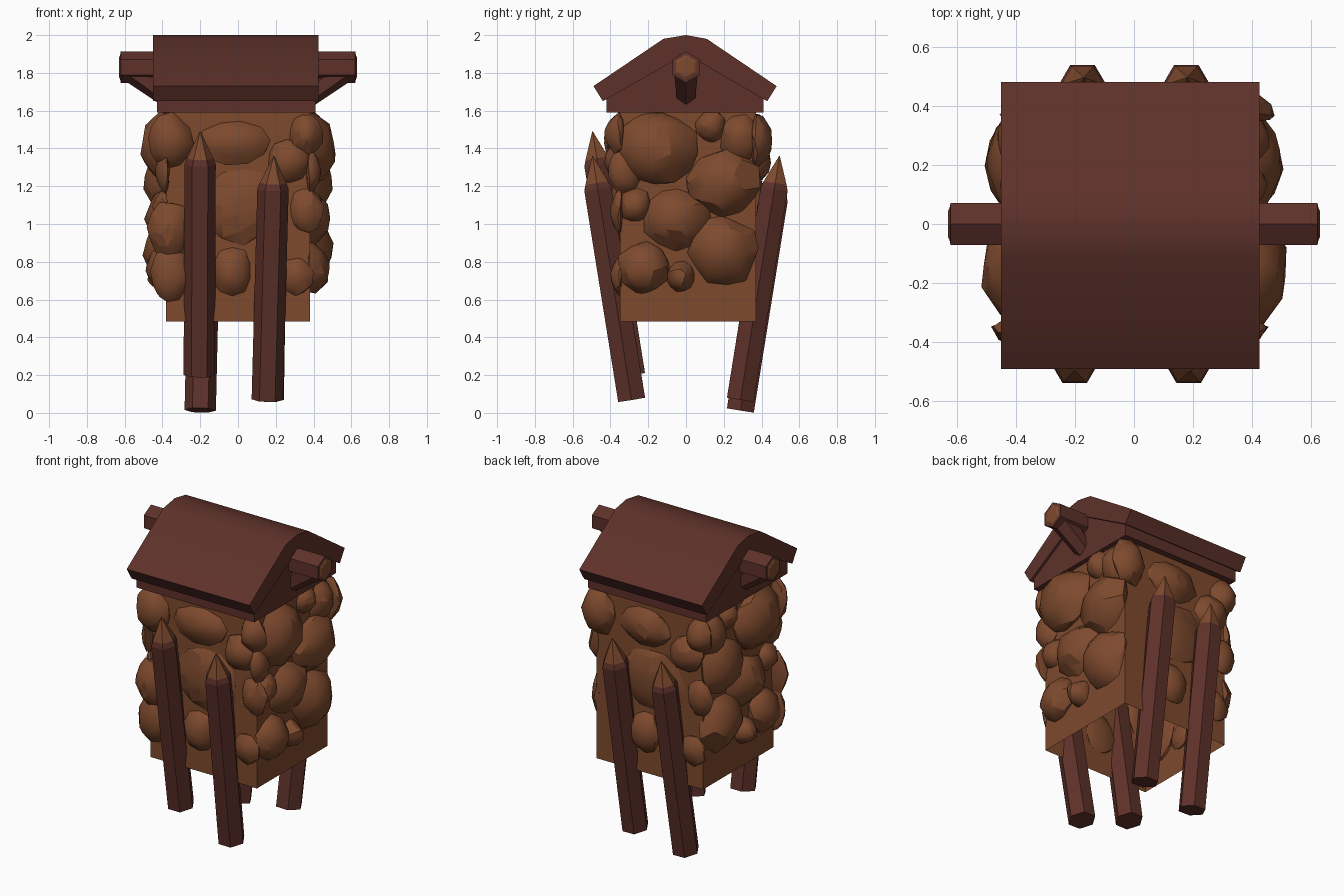
import bpy, bmesh, math, random
from mathutils import Vector, Matrix

if "Cube" in bpy.data.objects:
    bpy.data.objects.remove(bpy.data.objects["Cube"])

random.seed(4)


def material(name, rgb):
    m = bpy.data.materials.new(name)
    m.diffuse_color = (*rgb, 1)
    m.use_nodes = True
    m.node_tree.nodes["Principled BSDF"].inputs["Base Color"].default_value = m.diffuse_color
    return m


TIMBER = material("dark red timber", (0.112, 0.031, 0.023))
BROWN = material("earth brown", (0.208, 0.068, 0.027))


def finish(name, bm, mats, smooth=0):
    bmesh.ops.recalc_face_normals(bm, faces=bm.faces[:])
    me = bpy.data.meshes.new(name)
    bm.to_mesh(me)
    bm.free()
    ob = bpy.data.objects.new(name, me)
    bpy.context.collection.objects.link(ob)
    for m in mats:
        me.materials.append(m)
    if smooth:
        bpy.ops.object.select_all(action='DESELECT')
        ob.select_set(True)
        bpy.context.view_layer.objects.active = ob
        bpy.ops.object.shade_smooth_by_angle(angle=math.radians(smooth))
    return ob


def prism(name, outline, x0, x1, mat, smooth=0):
    """Extrude a (y, z) outline along x."""
    bm = bmesh.new()
    face = bm.faces.new([bm.verts.new((x0, y, z)) for y, z in outline])
    out = bmesh.ops.extrude_face_region(bm, geom=[face], use_keep_orig=True)
    new = [v for v in out["geom"] if isinstance(v, bmesh.types.BMVert)]
    bmesh.ops.translate(bm, verts=new, vec=(x1 - x0, 0, 0))
    return finish(name, bm, [mat], smooth)


def turned(name, start, end, rings, sides=6, brown_from=99):
    """Loft rings of (fraction along axis, radius); last spans use the brown material."""
    start, axis = Vector(start), Vector(end) - Vector(start)
    side = axis.cross(Vector((0, 1, 0))).normalized()
    up = axis.normalized().cross(side)
    bm = bmesh.new()
    loops = []
    for t, r in rings:
        c = start + axis * t
        loops.append([bm.verts.new(c + r * (side * math.cos(a) + up * math.sin(a)))
                      for a in (2 * math.pi * i / sides for i in range(sides))])
    for k in range(len(loops) - 1):
        for i in range(sides):
            j = (i + 1) % sides
            f = bm.faces.new((loops[k][i], loops[k][j], loops[k + 1][j], loops[k + 1][i]))
            f.material_index = int(k >= brown_from)
    bm.faces.new(loops[0][::-1])
    cap = bm.faces.new(loops[-1])
    cap.material_index = int(brown_from < 99)
    return finish(name, bm, [TIMBER, BROWN])


# Wall core, open underneath
bm = bmesh.new()
bmesh.ops.create_cube(bm, size=1, matrix=Matrix.Translation((0, 0.01, 1.045)) @ Matrix.Diagonal((0.76, 0.72, 1.12, 1)))
bottom = [f for f in bm.faces if f.calc_center_median().z < 0.6]
bmesh.ops.delete(bm, geom=bottom, context='FACES_ONLY')
finish("wall_core", bm, [BROWN])

# Stones bulging from the walls: (across, height, half width, half height, bulge)
SIDE = [(-.15, 1.40, .21, .20, .14), (.13, 1.52, .08, .09, .07), (.29, 1.45, .12, .13, .08),
        (.20, 1.22, .20, .18, .12), (-.05, 1.03, .18, .16, .11), (-.27, 1.10, .09, .09, .07),
        (.20, .86, .19, .18, .12), (-.22, .77, .14, .14, .11), (-.03, .72, .08, .08, .10),
        (-.33, 1.28, .09, .12, .06)]
FRONT = [(-.02, 1.43, .18, .12, .07), (-.36, 1.44, .12, .15, .09), (.27, 1.33, .12, .12, .08),
         (-.03, .75, .11, .13, .07), (.02, 1.10, .22, .20, .05), (.36, 1.47, .09, .11, .08),
         (.31, .72, .09, .10, .05), (.36, 1.07, .09, .12, .05)]
FRONT_ONLY = [(-.36, .97, .12, .15, .08), (-.36, .73, .11, .15, .06)]


def stones(name, table, place):
    for n, (u, z, ru, rz, bulge) in enumerate(table):
        bm = bmesh.new()
        bmesh.ops.create_icosphere(bm, subdivisions=2, radius=1)
        spin = Matrix.Rotation(random.uniform(0, 6), 3, 'Z') @ Matrix.Rotation(random.uniform(0, 6), 3, 'X')
        for v in bm.verts:
            v.co = spin @ v.co * random.uniform(0.92, 1.1)
        hull = bmesh.ops.convex_hull(bm, input=bm.verts[:])
        loose = [v for v in hull["geom_interior"] if isinstance(v, bmesh.types.BMVert)]
        bmesh.ops.delete(bm, geom=loose, context='VERTS')
        for v in bm.verts:
            a, b, c = v.co
            taper = 1 - 0.22 * max(b, 0)      # pointed outwards, shallow inside the wall
            b *= 1 if b > 0 else 0.3
            v.co = place(u + a * ru * taper, b * bulge, z + c * rz * taper)
        finish(f"{name}_{n}", bm, [BROWN], 36)


stones("right_stone", SIDE, lambda u, d, z: (0.38 + d, u, z))
stones("left_stone", SIDE, lambda u, d, z: (-0.38 - d, u, z))
stones("front_stone", FRONT + FRONT_ONLY, lambda u, d, z: (u, -0.35 - d, z))
stones("back_stone", FRONT, lambda u, d, z: (-u, 0.37 + d, z))

# Leaning posts with sharpened brown tips: x foot, x top, side of y, foot height
for name, xa, xb, s, z in [("front_left_post", -.205, -.20, -1, .20), ("front_right_post", .155, .19, -1, .07),
                           ("back_left_post", -.20, -.17, 1, .014), ("back_right_post", .16, .18, 1, .07)]:
    turned(name, (xa, s * .288, z), (xb, s * .495, z + 1.29),
           [(0, .083), (.865, .083), (.89, .07), (1, .002)], brown_from=2)

# Roof slab with a rounded ridge and square-cut eaves
prism("roof_slab", [(-.49, 1.73), (-.12, 1.98), (0, 2.0), (.11, 1.98), (.48, 1.73), (.43, 1.65),
                    (.0, 1.90), (-.44, 1.65)], -.45, .425, TIMBER, 32)
# Gable infill and eaves frame under the roof
prism("gable_frame", [(-.42, 1.59), (.41, 1.59), (.41, 1.67), (0, 1.91), (-.42, 1.67)], -.43, .41, TIMBER)

# Ridge beam ends with pale cut faces, each on a slanted strut
for name, s in (("left", -1), ("right", 1)):
    turned(f"{name}_beam", (0, 0, 1.83), (s * .63, 0, 1.83), [(0, .083), (.985, .083), (.99, .065), (1, .05)],
           brown_from=2)
    turned(f"{name}_strut", (s * .36, 0, 1.665), (s * .55, 0, 1.81), [(0, .055), (1, .07)])
